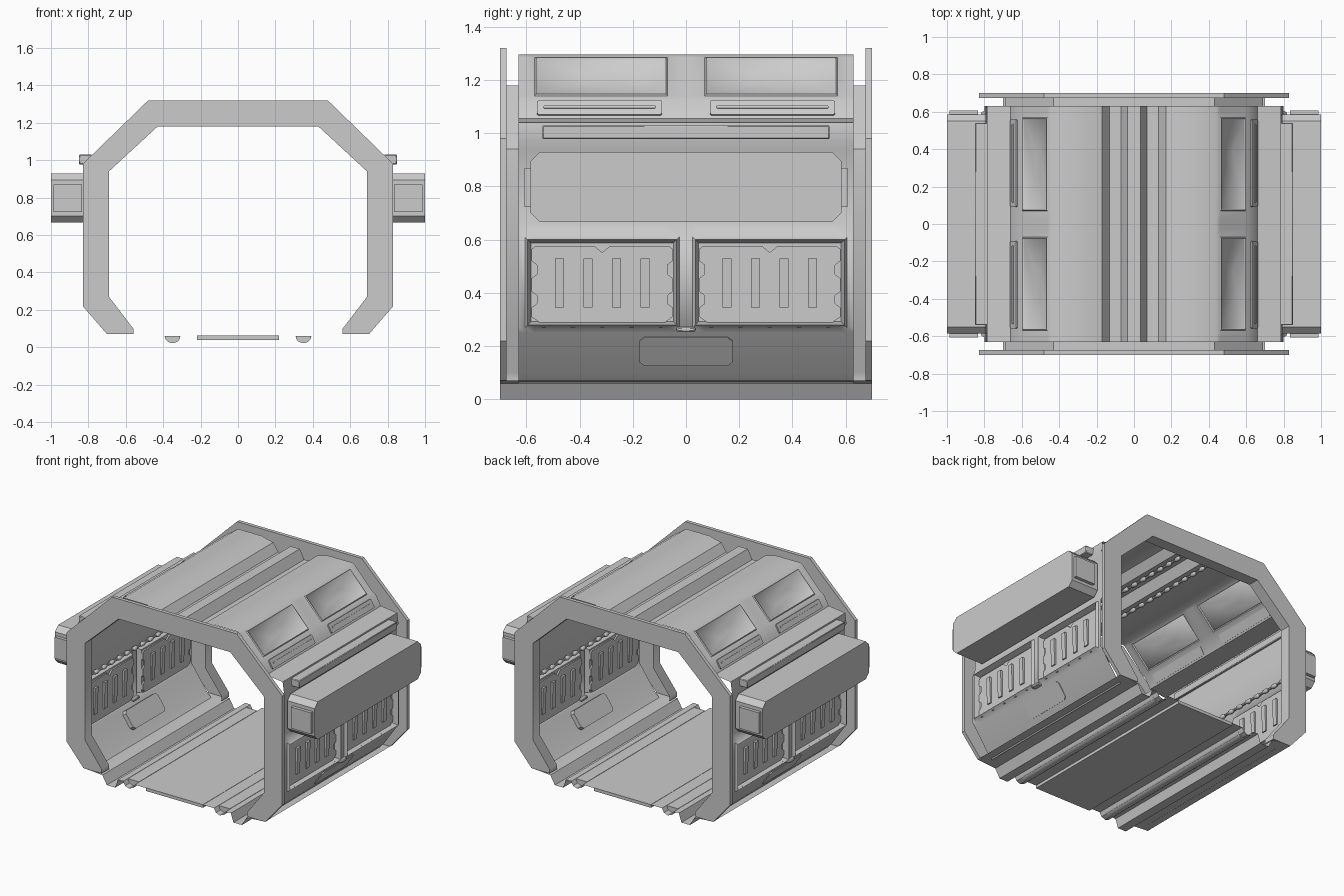
import bpy, bmesh, math
from mathutils import Vector, Matrix

if "Cube" in bpy.data.objects:
    bpy.data.objects.remove(bpy.data.objects["Cube"])


def finish(name, bm, recalc=True):
    if recalc:
        bmesh.ops.recalc_face_normals(bm, faces=bm.faces)
    me = bpy.data.meshes.new(name)
    bm.to_mesh(me)
    bm.free()
    ob = bpy.data.objects.new(name, me)
    bpy.context.collection.objects.link(ob)
    return ob


def mirrored(half):
    # half profile running from the centre out to +x -> full profile
    return [(-x, z) for x, z in reversed(half) if x > 0] + list(half)


def sheet(profile, ys):
    # open profile (x, z) swept through the y stations
    bm = bmesh.new()
    rows = [[bm.verts.new((x, y, z)) for x, z in profile] for y in ys]
    for a, b in zip(rows, rows[1:]):
        for i in range(len(profile) - 1):
            bm.faces.new((a[i], a[i + 1], b[i + 1], b[i]))
    bm.normal_update()
    return bm


def prism(name, pts, depth, mat=Matrix()):
    # closed 2D outline extruded along local z, then placed by a matrix
    bm = bmesh.new()
    f = bm.faces.new([bm.verts.new((u, v, 0)) for u, v in pts])
    r = bmesh.ops.extrude_face_region(bm, geom=[f], use_keep_orig=True)
    for v in r['geom']:
        if isinstance(v, bmesh.types.BMVert):
            v.co.z += depth
    bm.transform(mat)
    return finish(name, bm)


def box(name, lo, hi, bevel=0.0):
    bm = bmesh.new()
    lo, hi = Vector(lo), Vector(hi)
    bmesh.ops.create_cube(bm, size=1, matrix=Matrix.Translation((lo + hi) / 2)
                          @ Matrix.Diagonal((*(hi - lo), 1)))
    if bevel:
        bmesh.ops.bevel(bm, geom=bm.edges[:], offset=bevel, segments=1, affect='EDGES')
    return finish(name, bm)


def side_matrix(s, origin, up):
    # local u -> y, local v -> wall direction "up" (x, z), local z -> outward
    up = Vector((up[0], 0, up[1])).normalized()
    out = Vector((up.z, 0, -up.x))
    m = Matrix(((0, up.x, out.x, origin[0]), (1, 0, 0, origin[1]),
                (0, up.z, out.z, origin[2]), (0, 0, 0, 1)))
    return Matrix.Diagonal((s, 1, 1, 1)) @ m


def rounded_rect(w, h, c):
    w, h = w / 2, h / 2
    return [(-w + c, -h), (w - c, -h), (w, -h + c), (w, h - c),
            (w - c, h), (-w + c, h), (-w, h - c), (-w, -h + c)]


# End frames: open-bottomed octagonal plates
outer = [(.48, 1.32), (.83, .98), (.83, .22), (.70, .07)]
inner = [(.43, 1.18), (.69, .94), (.69, .27), (.56, .10), (.56, .07)]
for name, y0, y1 in (("front_frame", -.70, -.675), ("back_frame", .675, .70)):
    loop = mirrored(outer) + mirrored(inner)[::-1]
    prism(name, loop, y1 - y0,
          Matrix(((1, 0, 0, 0), (0, 0, 1, y0), (0, 1, 0, 0), (0, 0, 0, 1))))

# Inner collars joining the shell to the frames
for name, ys in (("front_collar", (-.69, -.62)), ("back_collar", (.62, .69))):
    finish(name, sheet(mirrored(inner), ys))

# Main shell: roof with two channels, vented slopes, panelled walls
half = [(0, 1.285), (.035, 1.285), (.07, 1.22), (.13, 1.22), (.17, 1.275), (.26, 1.297),
        (.44, 1.297), (.46, 1.285), (.595, 1.14), (.62, 1.125), (.66, 1.055), (.785, 1.04),
        (.795, .97), (.78, .94), (.78, .66), (.80, .61), (.80, .27),
        (.785, .25), (.68, .10), (.64, .06)]
ys = [-.63, -.605, -.57, -.07, -.025, .025, .07, .57, .605, .63]
bm = sheet(mirrored(half), ys)
vents, panels = [], {}
for f in bm.faces:
    c = f.calc_center_median()
    if 1.14 < c.z < 1.285 and .46 < abs(c.x) < .595 and .2 < abs(c.y) < .5:
        vents.append(f)
    if .30 < c.z < .58 and abs(c.x) > .75 and .025 < abs(c.y) < .605:
        panels.setdefault((c.x > 0, c.y > 0), []).append(f)
# funnel vents: raised rim, then pulled to a narrow slot
for f in vents:
    n = f.normal.copy()
    bmesh.ops.inset_region(bm, faces=[f], thickness=.006, depth=.006, use_even_offset=True)
    bmesh.ops.inset_region(bm, faces=[f], thickness=.006, depth=-.006, use_even_offset=True)
    c = f.calc_center_median()
    bmesh.ops.inset_region(bm, faces=[f], thickness=.006, depth=0, use_even_offset=True)
    for v in f.verts:
        d = v.co - c
        v.co = c + Vector((d.x * .28, d.y * .33, d.z * .28)) - n * .018
# recessed wall bays with a raised rim
for fs in panels.values():
    bmesh.ops.inset_region(bm, faces=fs, thickness=.010, depth=.018, use_even_offset=True)
    bmesh.ops.inset_region(bm, faces=fs, thickness=.012, depth=-.040, use_even_offset=True)
finish("corridor_shell", bm, recalc=False)

# Floor sheet with cable gutters and deep side channels
floor = [(0, .06), (.22, .06), (.305, .06), (.32, .033), (.35, .022), (.38, .033), (.395, .06),
         (.435, .06), (.455, .0), (.52, .0), (.555, .06), (.64, .067), (.70, .071)]
finish("floor", sheet(mirrored(floor), (-.70, .70)))
box("floor_panel", (-.22, -.70, .04), (.22, .70, .062))

for s, side in ((1, "right"), (-1, "left")):
    # Gutter pipe under the floor
    arc = [(s * .35 + .042 * math.cos(a), .06 + .038 * math.sin(a))
           for a in [math.pi + math.pi * i / 8 for i in range(9)]]
    prism(side + "_gutter_pipe", arc, 1.3,
          Matrix(((1, 0, 0, 0), (0, 0, 1, -.65), (0, 1, 0, 0), (0, 0, 0, 1))))

    # Side pod with plugs and the rail above it
    prism(side + "_pod", rounded_rect(1.17, .263, .035), .21,
          side_matrix(s, (.79, 0, .798), (0, 1)))
    box(side + "_pod_plugs", (s * .91 - .077, -.607, .722), (s * .91 + .077, .607, .87))
    box(side + "_rail", (s * .815 - .035, -.54, .978), (s * .815 + .035, .54, 1.03), .004)

    # Access hatch set into the lower slope
    prism(side + "_lower_hatch", rounded_rect(.35, .13, .018), .036,
          side_matrix(s, (.712, 0, .199), (.105, .15)))

    for t in (-1, 1):
        tag = side + ("_front" if t < 0 else "_back")
        # Slim strip below each vent
        m = side_matrix(s, (.636, t * .325, 1.092), (-.04, .07))
        prism(tag + "_strip", rounded_rect(.47, .062, .006), .012, m)
        prism(tag + "_strip_ridge", rounded_rect(.42, .012, .003), .017, m)

        # Notched panel filling each wall bay, showing inside and out
        q = [(0, -.145), (.23, -.145), (.265, -.12), (.265, -.085), (.245, -.07), (.245, -.04),
             (.265, -.025), (.265, .025), (.245, .04), (.245, .075), (.265, .09),
             (.265, .135), (.25, .147), (.03, .147)]
        outline = q + [(0, .122)] + [(-u, v) for u, v in reversed(q) if u > 0]
        m = side_matrix(s, (.768, t * .315, .43), (0, 1))
        prism(tag + "_wall_panel", outline, .020, m)
        # four wedge ribs, deepest at the top, on both faces
        bm = bmesh.new()
        for i in range(4):
            u = (i - 1.5) * .107
            p = [bm.verts.new((u + du, v, w)) for du, v, w in
                 ((-.017, -.085, -.008), (.017, -.085, -.008), (.017, .10, -.014),
                  (-.017, .10, -.014), (-.017, -.085, .029), (.017, -.085, .029),
                  (.017, .10, .037), (-.017, .10, .037))]
            for a, b, c, d in ((4, 5, 6, 7), (0, 1, 5, 4), (1, 2, 6, 5), (2, 3, 7, 6),
                               (3, 0, 4, 7), (3, 2, 1, 0)):
                bm.faces.new((p[a], p[b], p[c], p[d]))
        bm.transform(m)
        finish(tag + "_panel_ribs", bm)
        # small bolts along the bay's bottom edge
        bm = bmesh.new()
        for i in range(5):
            bmesh.ops.create_cube(bm, size=.014, matrix=Matrix.Translation(
                (s * .80, t * .315 + (i - 2) * .11, .277)))
        finish(tag + "_bay_bolts", bm)

    # Clip between the two bays
    box(side + "_bay_clip", (s * .80 - .02, -.035, .253), (s * .80 + .02, .035, .272), .005)

    # Beaded conduits inside: one under each roof channel, one along each wall
    for label, x, z in (("_roof_conduit", .10, 1.203), ("_wall_conduit", .765, .635)):
        bm = bmesh.new()
        turn = Matrix.Rotation(math.pi / 2, 4, 'X')
        bmesh.ops.create_cone(bm, cap_ends=True, segments=8, radius1=.008, radius2=.008,
                              depth=1.2, matrix=Matrix.Translation((s * x, 0, z)) @ turn)
        for i in range(14):
            bmesh.ops.create_uvsphere(bm, u_segments=8, v_segments=6, radius=1,
                                      matrix=Matrix.Translation((s * x, -.55 + i * .0846, z))
                                      @ Matrix.Diagonal((.015, .032, .015, 1)))
        finish(side + label, bm)

# Smooth shading with crisp edges
bpy.ops.object.select_all(action='SELECT')
bpy.context.view_layer.objects.active = bpy.context.selected_objects[0]
bpy.ops.object.shade_smooth_by_angle(angle=math.radians(40))
